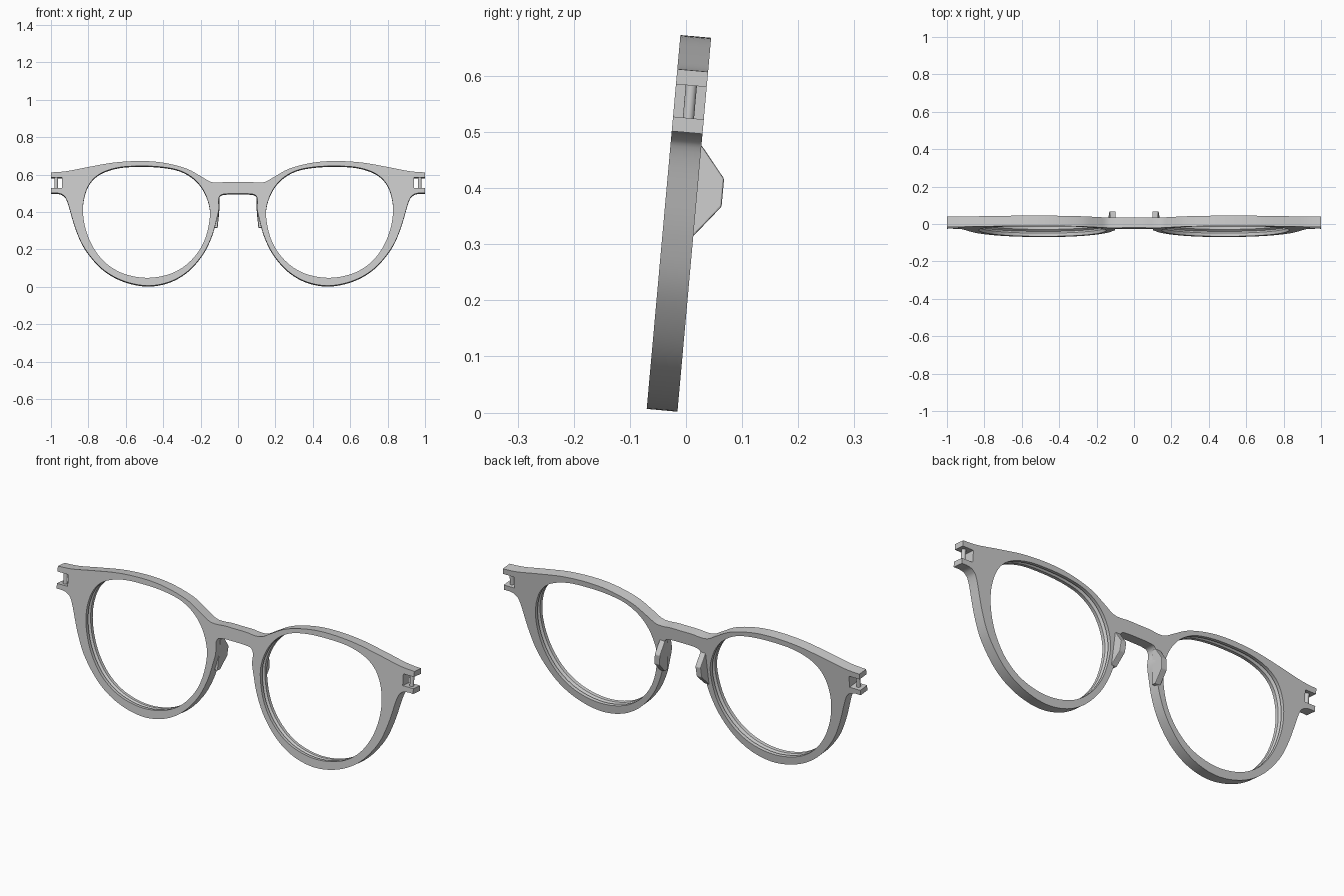
import bpy, bmesh, math
from mathutils import Matrix, Vector

if "Cube" in bpy.data.objects:
    bpy.data.objects.remove(bpy.data.objects["Cube"])

TILT = Matrix.Translation((0, -0.043, 0)) @ Matrix.Rotation(math.radians(-5.15), 4, 'X')
HALF = 0.0275  # half the frame thickness


def spline(pts, closed=False, steps=6):
    """Catmull-Rom curve through 2D points."""
    p = [Vector(q) for q in pts]
    n = len(p)
    get = (lambda i: p[i % n]) if closed else (lambda i: p[max(0, min(n - 1, i))])
    out = []
    for i in range(n if closed else n - 1):
        a, b, c, d = get(i - 1), get(i), get(i + 1), get(i + 2)
        for s in range(steps):
            t = s / steps
            out.append(0.5 * (2 * b + (c - a) * t + (2 * a - 5 * b + 4 * c - d) * t * t
                              + (3 * b - a - 3 * c + d) * t ** 3))
    if not closed:
        out.append(p[-1])
    return out


def loft(name, stacks):
    """Solid object made of capped stacks of matching 3D rings."""
    bm = bmesh.new()
    for rings in stacks:
        vs = [[bm.verts.new(c) for c in r] for r in rings]
        n = len(vs[0])
        for a, b in zip(vs, vs[1:]):
            for i in range(n):
                bm.faces.new((a[i], a[(i + 1) % n], b[(i + 1) % n], b[i]))
        bm.faces.new(vs[0])
        bm.faces.new(vs[-1])
    bmesh.ops.recalc_face_normals(bm, faces=bm.faces)
    me = bpy.data.meshes.new(name)
    bm.to_mesh(me)
    bm.free()
    ob = bpy.data.objects.new(name, me)
    bpy.context.collection.objects.link(ob)
    ob.matrix_world = TILT
    return ob


def activate(ob):
    bpy.ops.object.select_all(action='DESELECT')
    ob.select_set(True)
    bpy.context.view_layer.objects.active = ob


# Frame front: right half outline with forked hinge end, then mirrored
top = spline([(0, .561), (.06, .561), (.11, .557), (.15, .563), (.20, .592), (.28, .634), (.40, .664),
              (.52, .673), (.66, .665), (.80, .641), (.92, .618), (1, .612)])
fork = [Vector(q) for q in [(1, .585), (.94, .585), (.94, .527), (1, .527)]]
low = spline([(1, .501), (.965, .501), (.935, .49), (.912, .455), (.87, .315), (.82, .205), (.73, .098),
              (.62, .032), (.49, .004), (.37, .023), (.27, .080), (.19, .170), (.14, .27),
              (.112, .37), (.102, .42), (.104, .465), (.092, .49), (.06, .497), (0, .498)])
half = top + fork + low
outline = half + [Vector((-p.x, p.y)) for p in reversed(half[1:-1])]
frame = loft("frame_front", [[[(p.x, y, p.y) for p in outline] for y in (-HALF, HALF)]])

# Lens openings with a V groove around the inside
lens = spline([(.15, .38), (.168, .48), (.22, .563), (.30, .617), (.40, .64), (.52, .646), (.64, .638),
               (.74, .603), (.80, .54), (.828, .44), (.82, .33), (.78, .22), (.71, .128),
               (.61, .068), (.48, .046), (.35, .072), (.25, .14), (.18, .245)], True)


def lens_ring(y, grow, side):
    n = len(lens)
    ring = []
    for i, p in enumerate(lens):
        t = (lens[(i + 1) % n] - lens[i - 1]).normalized()
        ring.append((side * (p.x - t.y * grow), y, p.y + t.x * grow))
    return ring


levels = [(-.06, 0), (-.010, 0), (0, .011), (.010, 0), (.06, 0)]
cutter = loft("lens_cutter", [[lens_ring(y, g, s) for y, g in levels] for s in (1, -1)])
cutter.hide_render = True
mod = frame.modifiers.new("openings", 'BOOLEAN')
mod.operation = 'DIFFERENCE'
mod.solver = 'EXACT'
mod.object = cutter
activate(frame)
bpy.ops.object.modifier_apply(modifier=mod.name)
bpy.data.objects.remove(cutter)
bpy.ops.object.shade_smooth_by_angle(angle=math.radians(30))

# Nose pads and hinge pins, one on each side
pad = [(.005, .483), (.0275, .481), (.073, .425), (.073, .375), (.0275, .318), (.005, .318)]
for side, label in ((1, "right"), (-1, "left")):
    rings = [[(side * (x + .10 * max(0, .42 - z)), y, z) for y, z in pad] for x in (.099, .129)]
    nose = loft("nose_pad_" + label, [rings])
    bev = nose.modifiers.new("soft_edges", 'BEVEL')
    bev.width = .003
    bev.segments = 2

    pin = loft("hinge_pin_" + label, [[[(side * .972 + .010 * math.cos(a), .010 * math.sin(a), z)
                                        for a in [k * math.tau / 16 for k in range(16)]]
                                       for z in (.520, .592)]])
    activate(pin)
    bpy.ops.object.shade_smooth_by_angle(angle=math.radians(40))
